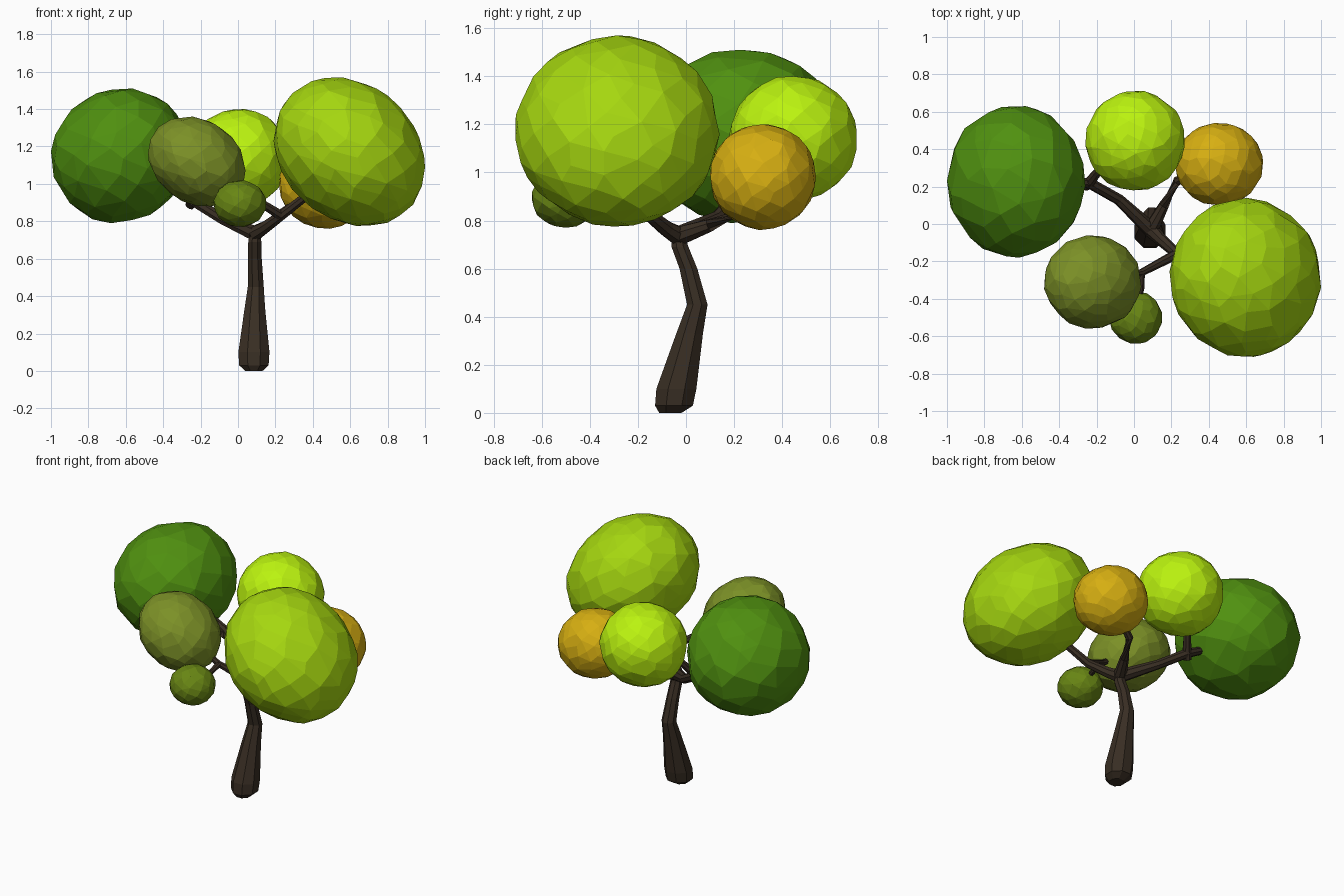
import bpy, bmesh, math, random
from mathutils import Vector

if "Cube" in bpy.data.objects:
    bpy.data.objects.remove(bpy.data.objects["Cube"])

random.seed(4)


def material(name, rgb):
    m = bpy.data.materials.new(name)
    m.diffuse_color = (*rgb, 1)
    m.use_nodes = True
    m.node_tree.nodes["Principled BSDF"].inputs["Base Color"].default_value = m.diffuse_color
    return m


def add_object(name, mesh, mat):
    ob = bpy.data.objects.new(name, mesh)
    bpy.context.collection.objects.link(ob)
    mesh.materials.append(mat)
    return ob


# Faceted foliage clump: convex hull of jittered sphere points, fitted to its bounds
def foliage(name, lo, hi, lean, count, rgb):
    pts = []
    for i in range(count):
        z = 1 - 2 * (i + 0.5) / count
        a = i * math.pi * (3 - math.sqrt(5)) + random.uniform(-0.12, 0.12)
        r = math.sqrt(1 - z * z)
        p = Vector((r * math.cos(a), r * math.sin(a), z)) * random.uniform(0.985, 1.01)
        p.x += lean * p.z
        pts.append(p)
    for k in range(3):
        a, b = min(p[k] for p in pts), max(p[k] for p in pts)
        for p in pts:
            p[k] = lo[k] + (p[k] - a) / (b - a) * (hi[k] - lo[k])
    bm = bmesh.new()
    for p in pts:
        bm.verts.new(p)
    hull = bmesh.ops.convex_hull(bm, input=bm.verts)
    loose = [v for v in bm.verts if not v.link_faces]
    bmesh.ops.delete(bm, geom=loose, context='VERTS')
    bmesh.ops.dissolve_limit(bm, angle_limit=math.radians(6), verts=bm.verts, edges=bm.edges)
    bmesh.ops.recalc_face_normals(bm, faces=bm.faces)
    mesh = bpy.data.meshes.new(name)
    bm.to_mesh(mesh)
    bm.free()
    add_object(name, mesh, material(name, rgb))


foliage("foliage_dark_green", (-1.0, -0.18, 0.79), (-0.26, 0.63, 1.51), 0.05, 110, (0.08, 0.28, 0.005))
foliage("foliage_olive", (-0.48, -0.56, 0.88), (0.04, -0.06, 1.36), -0.2, 150, (0.2, 0.28, 0.02))
foliage("foliage_small", (-0.13, -0.64, 0.77), (0.15, -0.36, 1.02), 0, 90, (0.14, 0.24, 0.007))
foliage("foliage_bright", (-0.26, 0.18, 0.88), (0.27, 0.71, 1.40), 0, 150, (0.5, 0.9, 0.005))
foliage("foliage_yellow", (0.22, 0.10, 0.76), (0.69, 0.54, 1.20), -0.05, 150, (0.68, 0.43, 0.006))
foliage("foliage_large_lime", (0.19, -0.71, 0.775), (1.0, 0.14, 1.57), -0.2, 170, (0.38, 0.68, 0.005))

# Trunk and branches: tapered eight-sided limbs along simple paths (x, y, z, radius)
fork = (0.09, -0.03, 0.735, 0.042)
left = (-0.24, 0.22, 0.91, 0.03)
right = (0.23, -0.16, 0.83, 0.028)
twig = (0.04, -0.26, 0.95, 0.02)
limbs = {
    "trunk": [(0.085, -0.065, 0.0, 0.05), (0.085, -0.05, 0.03, 0.085), (0.085, -0.04, 0.1, 0.09),
              (0.09, 0.015, 0.33, 0.06), (0.095, 0.047, 0.45, 0.046), (0.09, 0.01, 0.6, 0.04),
              (0.09, -0.025, 0.69, 0.038), (0.09, -0.035, 0.76, 0.025)],
    "branch_left": [fork, (-0.08, 0.13, 0.81, 0.03), left, (-0.45, 0.23, 1.02, 0.02)],
    "branch_bright": [(-0.26, 0.2, 0.88, 0.025), left, (-0.2, 0.27, 0.97, 0.025), (-0.12, 0.36, 1.1, 0.02)],
    "branch_yellow": [fork, (0.16, 0.1, 0.78, 0.028), (0.23, 0.23, 0.84, 0.025), (0.4, 0.3, 0.96, 0.02)],
    "branch_right": [fork, (0.14, -0.08, 0.765, 0.034), right, (0.45, -0.24, 1.0, 0.022)],
    "branch_front": [right, twig, (-0.12, -0.29, 1.06, 0.015)],
    "twig_small": [twig, (0.04, -0.34, 0.93, 0.017), (0.01, -0.48, 0.9, 0.014)],
}
bark = material("bark", (0.04, 0.027, 0.017))


def limb(name, path, sides=8):
    pts = [Vector(p[:3]) for p in path]
    bm = bmesh.new()
    rings = []
    for i, p in enumerate(pts):
        d = (pts[min(i + 1, len(pts) - 1)] - pts[max(i - 1, 0)]).normalized()
        ref = Vector((0, 1, 0)) if abs(d.y) < 0.8 else Vector((1, 0, 0))
        if name == "trunk":
            d = Vector((0, 0, 1))
        u = ref.cross(d).normalized()
        v = d.cross(u)
        ring = []
        for k in range(sides):
            a = 2 * math.pi * (k + 0.5) / sides
            ring.append(bm.verts.new(p + path[i][3] * (math.cos(a) * u + math.sin(a) * v)))
        rings.append(ring)
    for r0, r1 in zip(rings, rings[1:]):
        for k in range(sides):
            n = (k + 1) % sides
            bm.faces.new((r0[k], r0[n], r1[n], r1[k]))
    bm.faces.new(rings[0][::-1])
    bm.faces.new(rings[-1])
    bmesh.ops.recalc_face_normals(bm, faces=bm.faces)
    mesh = bpy.data.meshes.new(name)
    bm.to_mesh(mesh)
    bm.free()
    add_object(name, mesh, bark)


for name, path in limbs.items():
    limb(name, path)
